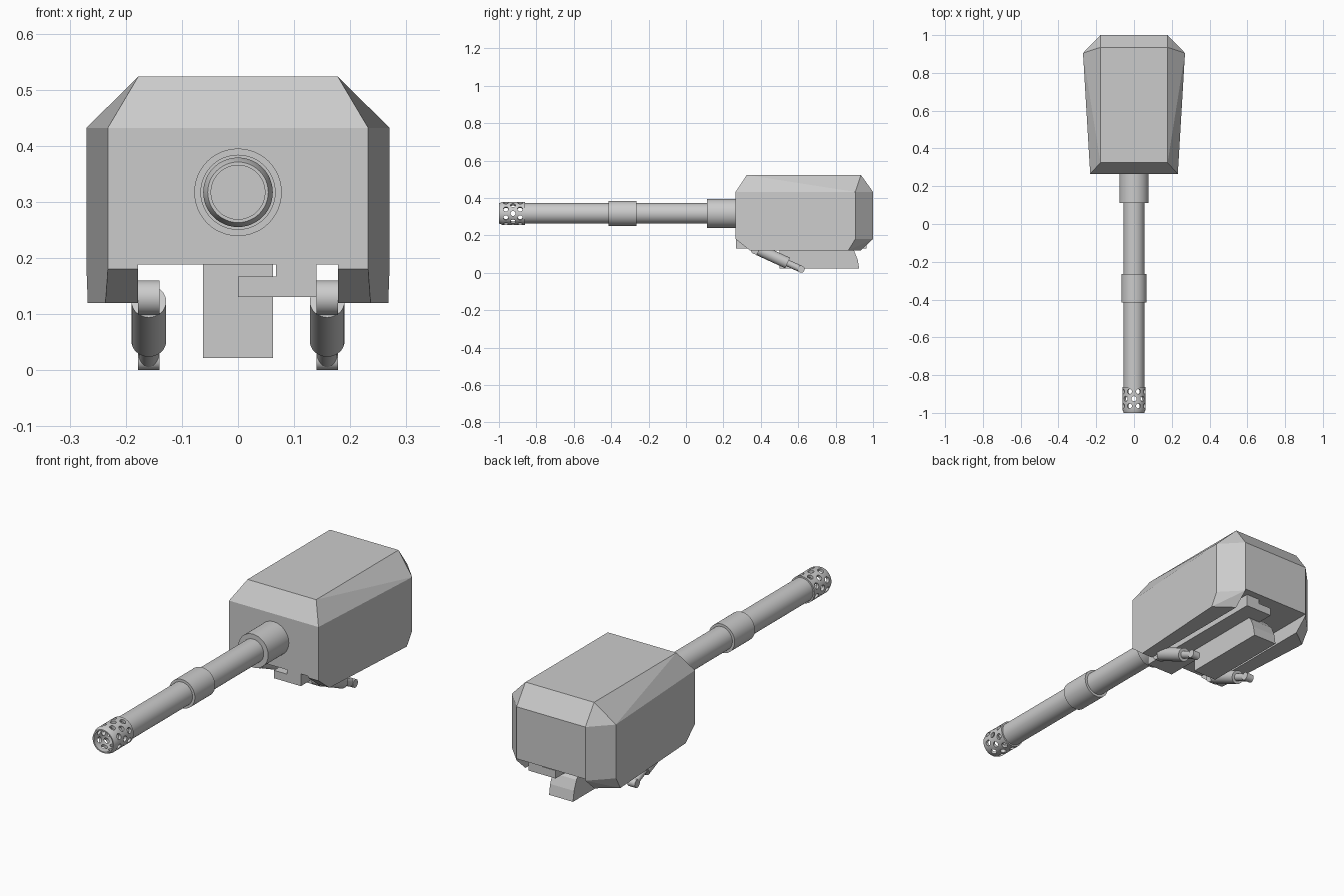
import bpy, bmesh, math
from mathutils import Vector, Matrix

if "Cube" in bpy.data.objects:
    bpy.data.objects.remove(bpy.data.objects["Cube"])

AXIS_Z = 0.317   # height of the gun axis


def finish(name, bm, smooth=False):
    bmesh.ops.recalc_face_normals(bm, faces=bm.faces)
    me = bpy.data.meshes.new(name)
    bm.to_mesh(me)
    bm.free()
    ob = bpy.data.objects.new(name, me)
    bpy.context.collection.objects.link(ob)
    if smooth:
        smooth_by_angle(ob)
    return ob


def select_only(ob):
    bpy.ops.object.select_all(action='DESELECT')
    ob.select_set(True)
    bpy.context.view_layer.objects.active = ob


def smooth_by_angle(ob):
    select_only(ob)
    bpy.ops.object.shade_smooth_by_angle(angle=math.radians(30))


def cut(ob, cutter):
    mod = ob.modifiers.new("cut", 'BOOLEAN')
    mod.operation = 'DIFFERENCE'
    mod.solver = 'EXACT'
    mod.object = cutter
    select_only(ob)
    bpy.ops.object.modifier_apply(modifier=mod.name)
    bpy.data.objects.remove(cutter)


def add_rod(bm, a, b, r, seg=32):
    a, b = Vector(a), Vector(b)
    rot = (b - a).to_track_quat('Z', 'Y').to_matrix().to_4x4()
    bmesh.ops.create_cone(bm, cap_ends=True, segments=seg, radius1=r, radius2=r,
                          depth=(b - a).length,
                          matrix=Matrix.Translation((a + b) / 2) @ rot)


def box(name, lo, hi):
    bm = bmesh.new()
    lo, hi = Vector(lo), Vector(hi)
    bmesh.ops.create_cube(bm, size=1, matrix=Matrix.Translation((lo + hi) / 2)
                          @ Matrix.Diagonal((*(hi - lo), 1)))
    return finish(name, bm)


def prism(name, pts, extrude):
    bm = bmesh.new()
    f = bm.faces.new([bm.verts.new(p) for p in pts])
    ext = bmesh.ops.extrude_face_region(bm, geom=[f], use_keep_orig=True)
    bmesh.ops.translate(bm, vec=extrude,
                        verts=[v for v in ext['geom'] if isinstance(v, bmesh.types.BMVert)])
    return finish(name, bm)


def lathe(name, profile, closed=False, seg=48):
    # profile of (y, radius) points turned around the gun axis
    bm = bmesh.new()
    rings = []
    for y, r in profile:
        rings.append([bm.verts.new((r * math.sin(2 * math.pi * i / seg), y,
                                    AXIS_Z + r * math.cos(2 * math.pi * i / seg)))
                      for i in range(seg)])
    pairs = list(zip(rings, rings[1:] + rings[:1]))
    for p, q in pairs if closed else pairs[:-1]:
        for i in range(seg):
            j = (i + 1) % seg
            bm.faces.new((p[i], p[j], q[j], q[i]))
    if not closed:
        bm.faces.new(rings[0])
        bm.faces.new(rings[-1])
    return finish(name, bm)


# Housing: faceted hull, with a channel cut along the underside
def side_x(y):
    return 0.232 + 0.038 * (y - 0.265) / 0.64


half = [(0.178, 0.325, 0.523), (0.178, 0.935, 0.523)]
for z in (0.432, 0.18):
    half += [(side_x(0.265), 0.265, z), (side_x(0.905), 0.905, z), (0.178, 1.0, z)]
half += [(side_x(0.34), 0.34, 0.12), (side_x(0.868), 0.868, 0.12), (0.178, 0.935, 0.12)]
bm = bmesh.new()
for x, y, z in half:
    bm.verts.new((x, y, z))
    bm.verts.new((-x, y, z))
bmesh.ops.convex_hull(bm, input=bm.verts)
bmesh.ops.dissolve_limit(bm, angle_limit=math.radians(1), verts=bm.verts, edges=bm.edges)
housing = finish("housing", bm)
cut(housing, box("channel_cutter", (-0.1785, 0.1, 0.0), (0.1785, 1.2, 0.188)))

# L-shaped rail in the channel
prism("underside_rail",
      [(x, 0.266, z) for x, z in ((0, 0.13), (0.14, 0.13), (0.14, 0.189),
                                  (0.068, 0.189), (0.068, 0.167), (0, 0.167))],
      (0, 0.70, 0))

# Curved-back block hanging from the channel
prism("hanging_block",
      [(-0.062, y, z) for y, z in ((0.50, 0.19), (0.50, 0.022), (0.926, 0.022),
                                   (0.918, 0.07), (0.90, 0.115), (0.865, 0.155),
                                   (0.82, 0.19))],
      (0.124, 0, 0))

# Barrel and its sleeves
barrel = lathe("barrel", [(-0.868, 0.055), (0.27, 0.055)])
root_sleeve = lathe("barrel_root_sleeve", [(0.112, 0.070), (0.112, 0.078), (0.27, 0.078)])
mid_sleeve = lathe("barrel_mid_sleeve", [(-0.415, 0.05), (-0.415, 0.067),
                                         (-0.265, 0.067), (-0.265, 0.05)])

# Perforated muzzle
muzzle = lathe("muzzle", [(-0.862, 0.048), (-0.862, 0.062), (-0.98, 0.062),
                          (-1.0, 0.054), (-1.0, 0.048)], closed=True)
bm = bmesh.new()
for row, y in enumerate((-0.963, -0.925, -0.887)):
    for k in range(8):
        a = math.radians(45 * k + (0 if row == 1 else 22.5))
        d = Vector((math.sin(a), 0, math.cos(a)))
        c = Vector((0, y, AXIS_Z))
        add_rod(bm, c + d * 0.04, c + d * 0.08, 0.0135, 16)
cut(muzzle, finish("hole_cutter", bm))
for ob in (barrel, root_sleeve, mid_sleeve, muzzle):
    smooth_by_angle(ob)

# Piston struts under each side
for side, s in (("right", 1), ("left", -1)):
    x = 0.159 * s
    top, foot = Vector((x, 0.375, 0.129)), Vector((x, 0.615, 0.019))
    for part, a, b, r in (
            ("strut_hinge", top - Vector((0.019, 0, 0)), top + Vector((0.019, 0, 0)), 0.031),
            ("strut_tube", top.lerp(foot, 0.06), top.lerp(foot, 0.70), 0.031),
            ("strut_rod", top.lerp(foot, 0.5), foot, 0.018),
            ("strut_foot", foot - Vector((0.019, 0, 0)), foot + Vector((0.019, 0, 0)), 0.019)):
        bm = bmesh.new()
        add_rod(bm, a, b, r)
        finish(f"{part}_{side}", bm, smooth=True)
